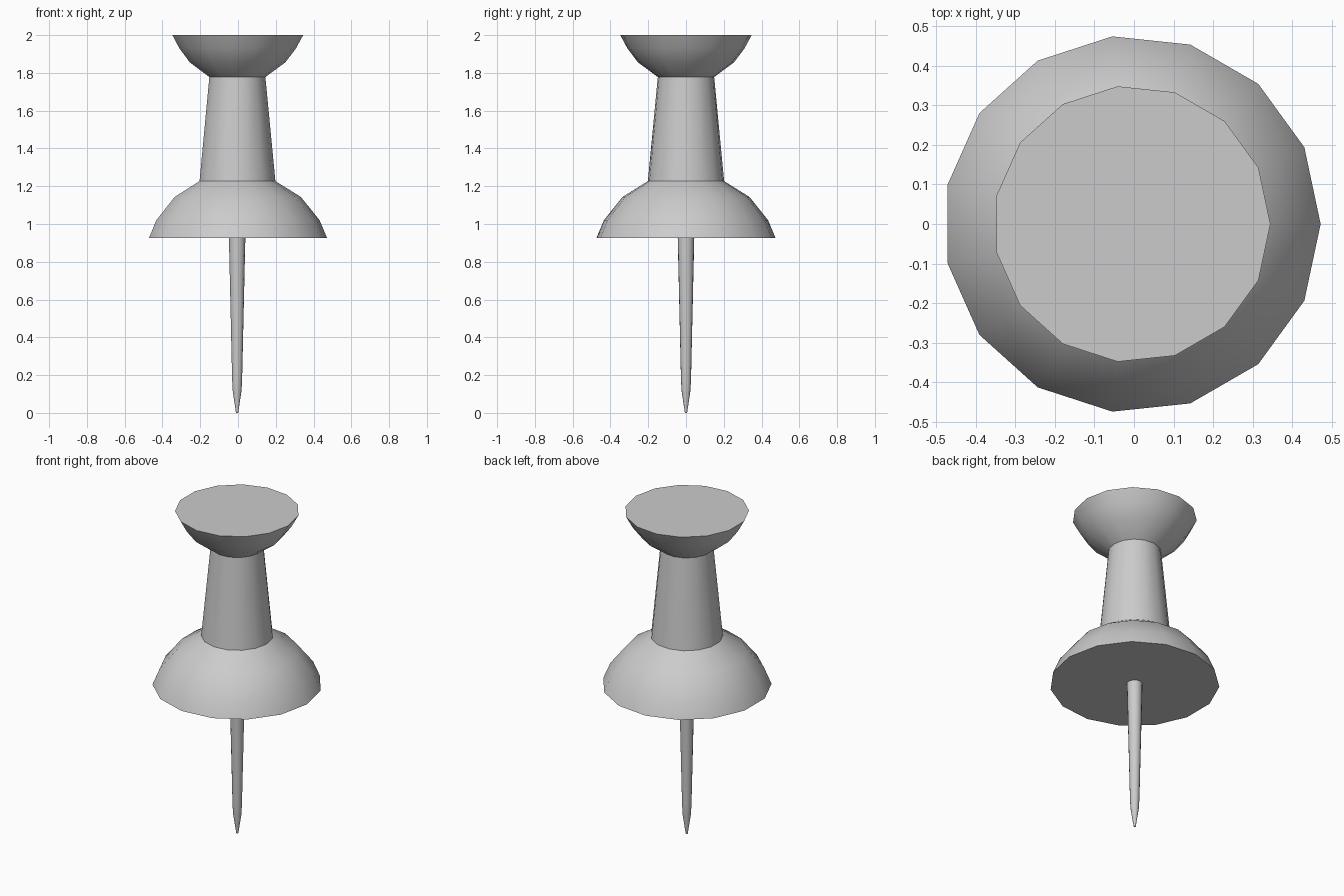
import bpy, bmesh
from math import cos, sin, tau, radians

if "Cube" in bpy.data.objects:
    bpy.data.objects.remove(bpy.data.objects["Cube"])

SIDES = 15
CENTRE_X = -0.005  # odd-sided rings: shift so the bounds are centred


def lathe(name, profile):
    """Revolve (radius, z) points and cap both ends."""
    bm = bmesh.new()
    rings = []
    for r, z in profile:
        rings.append([bm.verts.new((CENTRE_X + r * cos(tau * i / SIDES),
                                    r * sin(tau * i / SIDES), z))
                      for i in range(SIDES)])
    for a, b in zip(rings, rings[1:]):
        for i in range(SIDES):
            j = (i + 1) % SIDES
            bm.faces.new((a[i], a[j], b[j], b[i]))
    bm.faces.new(rings[0][::-1])
    bm.faces.new(rings[-1])
    bmesh.ops.recalc_face_normals(bm, faces=bm.faces)
    mesh = bpy.data.meshes.new(name)
    bm.to_mesh(mesh)
    bm.free()
    obj = bpy.data.objects.new(name, mesh)
    bpy.context.collection.objects.link(obj)
    bpy.ops.object.select_all(action='DESELECT')
    obj.select_set(True)
    bpy.context.view_layer.objects.active = obj
    bpy.ops.object.shade_smooth_by_angle(angle=radians(32))
    return obj


# Handle: domed flange, tapered grip and flared flat head
lathe("pin_handle", [
    (0.477, 0.925), (0.437, 1.02), (0.338, 1.143), (0.203, 1.227),
    (0.15, 1.778), (0.256, 1.856), (0.312, 1.93), (0.35, 2.0)])

# Needle: slim taper with a sharper point
lathe("needle", [(0.006, 0.0), (0.024, 0.12), (0.027, 0.19), (0.044, 0.926)])
